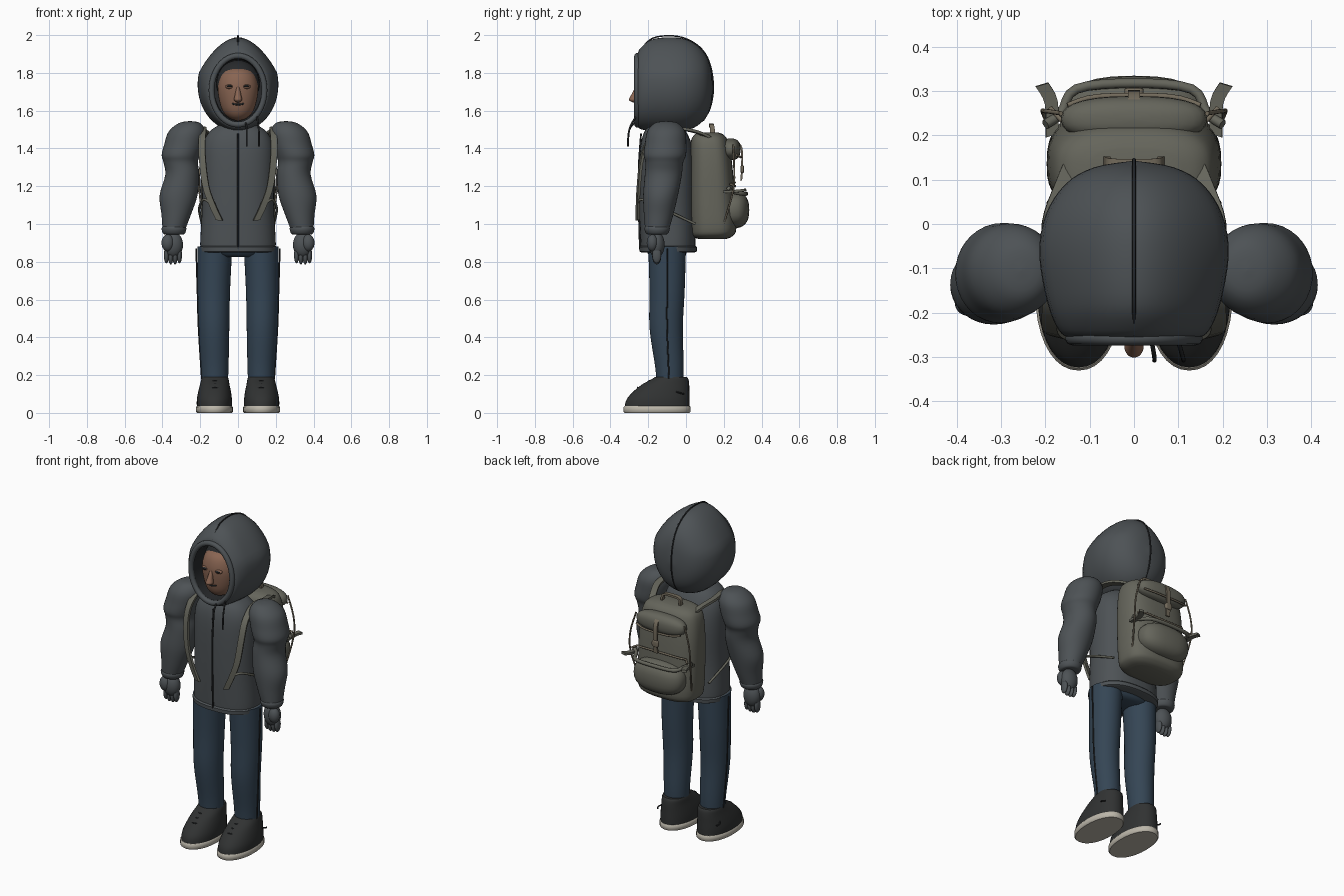
import bpy, math
from mathutils import Vector


def mat(name, c):
    m = bpy.data.materials.new(name)
    m.diffuse_color = (*c, 1)
    return m


JACKET = mat("jacket_grey", (0.075, 0.085, 0.092))
DARK = mat("dark_trim", (0.02, 0.022, 0.024))
DENIM = mat("denim", (0.035, 0.06, 0.09))
PACK = mat("canvas", (0.13, 0.13, 0.105))
STRAP = mat("webbing", (0.17, 0.145, 0.105))
SKIN = mat("skin", (0.25, 0.13, 0.085))
SHOE = mat("shoe_black", (0.03, 0.032, 0.032))
SOLE = mat("sole_cream", (0.5, 0.47, 0.4))


def make(name, verts, faces, m):
    me = bpy.data.meshes.new(name)
    me.from_pydata([tuple(v) for v in verts], [], faces)
    ob = bpy.data.objects.new(name, me)
    bpy.context.collection.objects.link(ob)
    me.materials.append(m)
    bpy.ops.object.select_all(action='DESELECT')
    ob.select_set(True)
    bpy.context.view_layer.objects.active = ob
    bpy.ops.object.mode_set(mode='EDIT')
    bpy.ops.mesh.select_all(action='SELECT')
    bpy.ops.mesh.normals_make_consistent(inside=False)
    bpy.ops.object.mode_set(mode='OBJECT')
    bpy.ops.object.shade_smooth_by_angle(angle=math.radians(45))
    return ob


def refine(rows, k):
    """Catmull-Rom interpolation of rows of numbers"""
    out = []
    for i in range(len(rows) - 1):
        a, b, c, d = (rows[min(max(j, 0), len(rows) - 1)] for j in (i - 1, i, i + 1, i + 2))
        for s in range(k):
            t = s / k
            out.append([0.5 * (2*q + (r-p)*t + (2*p-5*q+4*r-w)*t*t + (3*q-p-3*r+w)*t**3)
                        for p, q, r, w in zip(a, b, c, d)])
    return out + [list(rows[-1])]


def loft(name, rings, m, axis='z', n=36, p=2.0, k=4, s=1, caps=(1, 1), warp=None):
    """rings: (position on axis, centre a, centre b, radius a, radius b)"""
    rings = refine(rings, k) if k > 1 else rings
    verts = []
    for t, a, b, ra, rb in rings:
        for i in range(n):
            g = 2 * math.pi * i / n
            c, d = math.cos(g), math.sin(g)
            u = a + max(ra, .001) * math.copysign(abs(c) ** (2 / p), c)
            v = b + max(rb, .001) * math.copysign(abs(d) ** (2 / p), d)
            co = (u * s, v, t) if axis == 'z' else (u * s, t, v)
            verts.append(warp(co) if warp else co)
    faces = [(r*n+i, r*n+(i+1) % n, (r+1)*n+(i+1) % n, (r+1)*n+i)
             for r in range(len(rings) - 1) for i in range(n)]
    if caps[0]:
        faces.append(tuple(range(n))[::-1])
    if caps[1]:
        faces.append(tuple(range((len(rings) - 1) * n, len(rings) * n)))
    return make(name, verts, faces, m)


def blob(name, c, r, m, p=2.0, s=1):
    """ellipsoid, boxier across when p > 2"""
    rings = []
    for i in range(15):
        g = math.pi * (i / 14 - 0.5)
        f = math.cos(g) ** (2 / p) if 0 < i < 14 else 0
        h = math.copysign(abs(math.sin(g)) ** (2 / p), math.sin(g))
        rings.append((c[2] + r[2] * h, c[0], c[1], r[0] * f, r[1] * f))
    return loft(name, rings, m, n=28, p=p, k=1, s=s)


def tube(name, pts, r, m, s=1, closed=False, k=4):
    cu = bpy.data.curves.new(name, 'CURVE')
    cu.dimensions, cu.bevel_depth, cu.bevel_resolution, cu.use_fill_caps = '3D', r, 3, True
    pts = pts if closed or k == 1 else refine(pts, k)
    sp = cu.splines.new('POLY')
    sp.points.add(len(pts) - 1)
    for q, c in zip(sp.points, pts):
        q.co = (c[0] * s, c[1], c[2], 1)
    sp.use_cyclic_u = closed
    ob = bpy.data.objects.new(name, cu)
    bpy.context.collection.objects.link(ob)
    cu.materials.append(m)
    return ob


def strap(name, pts, side, w, t, m, s=1):
    """flat band of width w along 'side' and thickness t"""
    P = [Vector((c[0] * s, c[1], c[2])) for c in refine(pts, 4)]
    sd = Vector((side[0] * s, side[1], side[2])).normalized()
    verts, L = [], len(P)
    for i, c in enumerate(P):
        nn = (P[min(i + 1, L - 1)] - P[max(i - 1, 0)]).cross(sd).normalized()
        verts += [c + sd*w/2*a + nn*t/2*b for a, b in ((1, 1), (-1, 1), (-1, -1), (1, -1))]
    faces = [(4*i+j, 4*i+(j+1) % 4, 4*i+4+(j+1) % 4, 4*i+4+j) for i in range(L-1) for j in range(4)]
    return make(name, verts, faces + [(0, 1, 2, 3), (4*L-4, 4*L-3, 4*L-2, 4*L-1)], m)


# Hood: shell pinched towards the crown, lining, rim, seam
def pinch(c):
    return (c[0] * (1 - 1.3 * max(0, c[2] - 1.8)), c[1], c[2])


loft("hood", [(-.257, 0, 1.71, .148, .19), (-.24, 0, 1.717, .17, .215), (-.18, 0, 1.735, .195, .242),
              (-.07, 0, 1.738, .214, .25), (.02, 0, 1.735, .2, .235), (.09, 0, 1.73, .155, .185),
              (.128, 0, 1.725, .09, .11), (.143, 0, 1.72, 0, 0)], JACKET, 'y', 48, caps=(0, 1), warp=pinch)
loft("hood_lining", [(-.257, 0, 1.71, .148, .19), (-.25, 0, 1.71, .13, .17), (-.13, 0, 1.71, .125, .16)],
     DARK, 'y', 48, k=1, caps=(0, 1))
tube("hood_rim", [(.14 * math.cos(i*math.pi/24), -.258, 1.708 + .182 * math.sin(i*math.pi/24))
                  for i in range(48)], .016, JACKET, closed=True)
tube("hood_seam", [(0, -.25, 1.91), (0, -.18, 1.982), (0, -.07, 1.996), (0, .02, 1.972), (0, .09, 1.918),
                   (0, .13, 1.836), (0, .145, 1.72), (0, .128, 1.615), (0, .09, 1.545)], .004, DARK)
tube("drawstring_left", [(.04, -.265, 1.54), (.046, -.3, 1.5), (.046, -.308, 1.41)], .005, DARK)
tube("drawstring_right", [(.1, -.265, 1.57), (.11, -.3, 1.5), (.112, -.308, 1.41)], .005, DARK)

# Head
loft("face", [(1.545, 0, -.17, 0, 0), (1.56, 0, -.17, .045, .05), (1.6, 0, -.17, .082, .08),
              (1.68, 0, -.17, .104, .094), (1.75, 0, -.17, .103, .093), (1.81, 0, -.165, .075, .07),
              (1.84, 0, -.16, 0, 0)], SKIN)
blob("hair", (0, -.145, 1.745), (.115, .09, .122), DARK)
loft("nose", [(1.64, 0, -.27, 0, 0), (1.655, 0, -.277, .021, .024), (1.68, 0, -.272, .017, .02),
              (1.725, 0, -.258, .008, .01)], SKIN, n=20)
tube("mouth", [(-.03, -.252, 1.637), (0, -.258, 1.632), (.03, -.252, 1.637)], .005, DARK)
for s, side in ((1, "left"), (-1, "right")):
    blob("eyelid_" + side, (.045, -.252, 1.727), (.022, .016, .012), SKIN, s=s)
    blob("eye_" + side, (.045, -.258, 1.729), (.017, .013, .007), DARK, s=s)

# Jacket body
loft("jacket_body", [(.86, 0, -.095, .195, .143), (.9, 0, -.095, .2, .146), (1.1, 0, -.1, .19, .148),
                     (1.3, 0, -.1, .192, .148), (1.42, 0, -.105, .185, .135), (1.49, 0, -.11, .15, .11),
                     (1.53, 0, -.11, .09, .08)], JACKET, n=48, p=2.4)
loft("jacket_hem", [(.85, 0, -.095, .195, .143), (.855, 0, -.095, .205, .152), (.877, 0, -.095, .207, .153),
                    (.885, 0, -.095, .198, .145)], JACKET, n=48, p=2.4, k=1)
tube("front_zip", [(0, -.238, 1.48), (0, -.25, 1.3), (0, -.25, 1.1), (0, -.244, .87)], .005, DARK)
loft("pelvis", [(.825, 0, -.1, .1, .08), (.84, 0, -.1, .18, .1), (.88, 0, -.1, .19, .12)], DENIM, k=1)

for s, side in ((1, "left"), (-1, "right")):
    # Puffy sleeve, cuff and glove
    loft("sleeve_" + side, [
        (1.545, .255, -.105, 0, 0), (1.535, .256, -.105, .055, .06), (1.49, .27, -.105, .097, .1),
        (1.42, .287, -.108, .104, .11), (1.365, .303, -.112, .101, .112), (1.325, .303, -.115, .091, .1),
        (1.26, .295, -.12, .09, .098), (1.15, .315, -.135, .1, .092), (1.05, .327, -.145, .078, .078),
        (.98, .338, -.152, .062, .065)], JACKET, s=s)
    loft("cuff_" + side, [(.945, .339, -.153, .05, .05), (.952, .339, -.153, .06, .06),
                          (.978, .339, -.153, .066, .068), (.99, .339, -.153, .055, .058)], JACKET, s=s, k=2)
    blob("palm_" + side, (.343, -.155, .89), (.052, .042, .068), JACKET, s=s)
    blob("thumb_" + side, (.372, -.178, .9), (.033, .03, .045), JACKET, s=s)
    for i in range(4):
        blob(f"finger_{i + 1}_{side}", (.31 + i*.023, -.155, .835 - .006*(i in (1, 2))), (.0135, .024, .043),
             JACKET, s=s)
    # Trouser leg and seam
    loft("trouser_leg_" + side, [(.15, .122, -.085, .068, .07), (.25, .123, -.088, .073, .076),
                                 (.45, .127, -.105, .081, .088), (.65, .128, -.1, .086, .093),
                                 (.88, .122, -.1, .092, .1)], DENIM, s=s)
    tube("trouser_seam_" + side, [(.192, -.09, .18), (.209, -.1, .45), (.215, -.1, .65), (.222, -.1, .87)],
         .004, DARK, s)
    # Shoe
    loft("sole_" + side, [(0, .125, -.153, .092, .172), (.006, .125, -.153, .098, .178),
                          (.03, .125, -.153, .098, .178), (.036, .125, -.153, .093, .173)], SOLE, s=s, k=1, p=2.15)
    loft("shoe_" + side, [(.03, .125, -.153, .093, .172), (.07, .125, -.148, .093, .167),
                          (.11, .124, -.132, .087, .15), (.15, .123, -.108, .078, .125),
                          (.178, .122, -.085, .072, .098), (.19, .122, -.08, .068, .085)], SHOE, s=s, p=2.15)
    for i in range(3):
        y, z = -.195 - i*.03, .168 - i*.018
        tube(f"lace_{i + 1}_{side}", [(.09, y + .01, z - .008), (.122, y, z + .003), (.155, y + .01, z - .008)],
             .004, DARK, s)
    tube("heel_loop_" + side, [(.19, -.06, .115), (.208, -.03, .105), (.2, -.01, .1)], .004, DARK, s)
    # Shoulder straps of the pack
    strap("shoulder_strap_" + side, [
        (.125, .17, 1.43), (.16, .09, 1.475), (.19, .0, 1.5), (.185, -.11, 1.505), (.19, -.2, 1.44),
        (.188, -.235, 1.34), (.17, -.25, 1.2), (.135, -.255, 1.1), (.098, -.255, 1.02)],
        (1, .25, .1), .036, .014, PACK, s)
    tube("strap_tail_" + side, [(.135, -.25, 1.1), (.18, -.235, 1.13), (.205, -.12, 1.08), (.19, .05, 1.0)],
         .007, PACK, s)
    # Side cord and compression tab of the pack
    tube("pack_side_cord_" + side, [(.165, .25, 1.42), (.2, .255, 1.3), (.205, .25, 1.18), (.18, .2, 1.0)],
         .005, STRAP, s)
    strap("pack_tab_" + side, [(.185, .2, 1.17), (.187, .275, 1.175), (.208, .315, 1.18)],
          (1, -.3, 0), .03, .014, PACK, s)

# Backpack
loft("pack_body", [(.92, 0, .14, .12, .07), (.935, 0, .14, .17, .105), (.98, 0, .145, .192, .122),
                   (1.15, 0, .138, .197, .12), (1.32, 0, .132, .195, .112), (1.43, 0, .125, .18, .1),
                   (1.47, 0, .122, .15, .08), (1.485, 0, .12, .1, .05)], PACK, n=48, p=2.8)
blob("pack_lid", (0, .237, 1.395), (.165, .052, .058), PACK, 2.5)
tube("lid_piping", [(-.15, .268, 1.365), (-.08, .288, 1.355), (.08, .288, 1.355), (.15, .268, 1.365)], .006, STRAP)
blob("pack_pocket", (0, .25, 1.075), (.165, .085, .098), PACK, 2.5)
tube("pocket_rim", [(-.2, .225, 1.19), (-.165, .25, 1.17), (-.13, .305, 1.16), (0, .318, 1.16),
                    (.13, .305, 1.16), (.165, .25, 1.17), (.2, .225, 1.19)], .011, PACK)
tube("pack_band", [(-.19, .262, 1.2), (-.165, .235, 1.21), (-.13, .258, 1.22), (.13, .258, 1.22),
                   (.165, .235, 1.21), (.19, .262, 1.2)], .006, STRAP, k=1)
strap("lid_strap", [(0, .265, 1.44), (0, .294, 1.4), (0, .297, 1.3), (0, .292, 1.23)], (1, 0, 0), .026, .01, STRAP)
blob("lid_buckle", (0, .298, 1.29), (.022, .01, .02), STRAP, 4)
strap("grab_handle", [(-.065, .14, 1.45), (-.06, .14, 1.5), (-.045, .135, 1.522), (.045, .135, 1.522),
                      (.06, .14, 1.5), (.065, .14, 1.45)], (0, 1, 0), .025, .012, STRAP)
